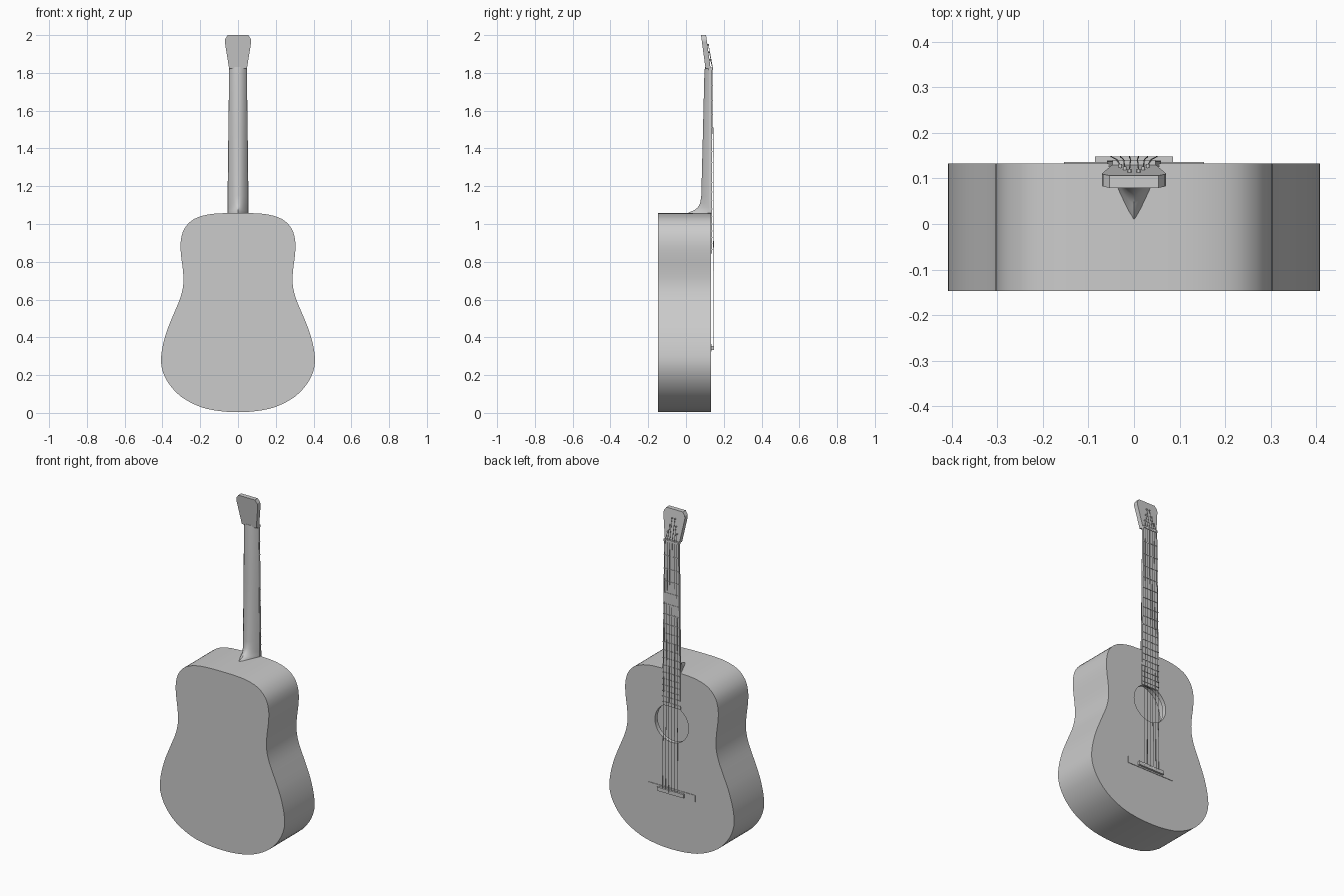
import bpy, bmesh, math
from mathutils import Vector

if "Cube" in bpy.data.objects:
    bpy.data.objects.remove(bpy.data.objects["Cube"])


def finish(bm, name, smooth=None):
    bmesh.ops.recalc_face_normals(bm, faces=bm.faces)
    me = bpy.data.meshes.new(name)
    bm.to_mesh(me)
    bm.free()
    ob = bpy.data.objects.new(name, me)
    bpy.context.collection.objects.link(ob)
    if smooth:
        bpy.ops.object.select_all(action='DESELECT')
        ob.select_set(True)
        bpy.context.view_layer.objects.active = ob
        bpy.ops.object.shade_smooth_by_angle(angle=math.radians(smooth))
    return ob


def loop(bm, pts):
    return [bm.verts.new(p) for p in pts]


def bridge(bm, a, b):
    n = len(a)
    for i in range(n):
        bm.faces.new((a[i], a[(i + 1) % n], b[(i + 1) % n], b[i]))


def loft(name, rings, smooth=None):
    bm = bmesh.new()
    vs = [loop(bm, r) for r in rings]
    for a, b in zip(vs, vs[1:]):
        bridge(bm, a, b)
    bm.faces.new(vs[0])
    bm.faces.new(vs[-1])
    return finish(bm, name, smooth)


def slab(name, w0, w1, y0, y1, z0, z1):
    outline = [(-w0, z0), (w0, z0), (w1, z1), (-w1, z1)]
    return loft(name, [[(x, y, z) for x, z in outline] for y in (y0, y1)])


def tube(name, pts, r, n=6):
    rings = []
    for i, p in enumerate(pts):
        d = (Vector(pts[min(i + 1, len(pts) - 1)]) - Vector(pts[max(i - 1, 0)])).normalized()
        u = d.orthogonal().normalized() if abs(d.x) > 0.9 else d.cross(Vector((1, 0, 0))).normalized()
        v = d.cross(u)
        rings.append([Vector(p) + r * (u * math.cos(a) + v * math.sin(a))
                      for a in (2 * math.pi * k / n for k in range(n))])
    return loft(name, rings, 50)


def spline(pts, steps):
    # closed Catmull-Rom curve
    out, n = [], len(pts)
    for i in range(n):
        a, b, c, d = (Vector(pts[(i + k) % n]) for k in (-1, 0, 1, 2))
        for s in range(steps):
            t = s / steps
            out.append(0.5 * (2 * b + (c - a) * t + (2 * a - 5 * b + 4 * c - d) * t * t
                              + (3 * b - a - 3 * c + d) * t ** 3))
    return out


# body: hollow shell with a round soundhole and a short inner rim
BACK, TOP = -0.147, 0.133
half = [(0.1, 0.01), (0.2, 0.032), (0.3, 0.085), (0.37, 0.16), (0.405, 0.245), (0.403, 0.33),
        (0.378, 0.43), (0.34, 0.525), (0.305, 0.61), (0.289, 0.685), (0.292, 0.76),
        (0.302, 0.84), (0.303, 0.91), (0.284, 0.975), (0.235, 1.025), (0.16, 1.05), (0.08, 1.057)]
outline = spline([(0, 0.004)] + half + [(0, 1.058)] + [(-x, z) for x, z in reversed(half)], 3)
bm = bmesh.new()
back = loop(bm, [(p.x, BACK, p.y) for p in outline])
front = loop(bm, [(p.x, TOP, p.y) for p in outline])
bridge(bm, back, front)
bm.faces.new(back)
ring = [(0.11 * math.cos(a), 0.745 + 0.11 * math.sin(a)) for a in (2 * math.pi * k / 48 for k in range(48))]
hole = loop(bm, [(x, TOP, z) for x, z in ring])
inner = loop(bm, [(x, TOP - 0.025, z) for x, z in ring])
bridge(bm, hole, inner)
edges = [bm.edges.get((l[i], l[i - 1])) for l in (front, hole) for i in range(len(l))]
bmesh.ops.triangle_fill(bm, edges=edges, use_beauty=True, normal=(0, 1, 0))
finish(bm, "body", 35)

# neck with pointed heel: z, half width, back y, section exponent
NF = 0.123
sections = [(1.054, 0.054, 0.003, 1.15), (1.063, 0.054, 0.018, 1.2), (1.072, 0.053, 0.042, 1.35),
            (1.088, 0.053, 0.063, 1.6), (1.11, 0.053, 0.075, 1.9), (1.15, 0.0525, 0.081, 2.1),
            (1.5, 0.05, 0.09, 2.2), (1.79, 0.047, 0.097, 2.2), (1.83, 0.047, 0.1, 2.6)]
rings = []
for z, w, yb, p in sections:
    us = [-math.cos(math.pi * k / 16) for k in range(17)]
    rings.append([(w * u, NF - (NF - yb) * (1 - abs(u) ** p), z) for u in us]
                 + [(w, NF + 0.004, z), (-w, NF + 0.004, z)])
loft("neck", rings, 40)

# fingerboard and nut
FB0, FB1, FY = 0.845, 1.815, 0.137
slab("fingerboard", 0.059, 0.047, 0.125, FY, FB0, FB1)
slab("nut", 0.047, 0.047, 0.12, 0.141, FB1, 1.829)

# frets at equal-tempered spacing
SADDLE, SCALE = 0.345, 1.47
for n in range(1, 19):
    z = SADDLE + SCALE * 2 ** (-n / 12)
    w = 0.059 + (0.047 - 0.059) * (z - FB0) / (FB1 - FB0)
    slab(f"fret_{n}", w, w, FY - 0.001, FY + 0.0025, z - 0.002, z + 0.002)


# headstock tilted backwards
def head_y(z):
    return 0.13 - (z - 1.825) * 0.135


head_half = [(0.047, 1.822), (0.07, 1.965), (0.068, 1.98), (0.054, 2.0)]
head = head_half + [(-x, z) for x, z in reversed(head_half)]
loft("headstock", [[(x, head_y(z) - t, z) for x, z in head] for t in (0.027, 0)])

# bridge plate and saddle
slab("bridge", 0.154, 0.154, TOP - 0.002, 0.136, 0.325, 0.364)
slab("saddle", 0.086, 0.086, 0.134, 0.148, 0.333, 0.355)

# strings and the posts they wind on
for side in (-1, 1):
    for k, (px, pz) in enumerate([(0.01, 1.95), (0.02, 1.91), (0.03, 1.87)]):
        f = (k + 0.5) / 2.5
        y = head_y(pz)
        tube("string", [(side * 0.05 * f, 0.147, 0.338), (side * 0.05 * f, 0.148, SADDLE),
                        (side * 0.038 * f, 0.1415, 1.822), (side * px, y + 0.005, pz)], 0.0014)
        tube("string_post", [(side * px, y - 0.004, pz), (side * px, y + 0.008, pz)], 0.004, 8)
